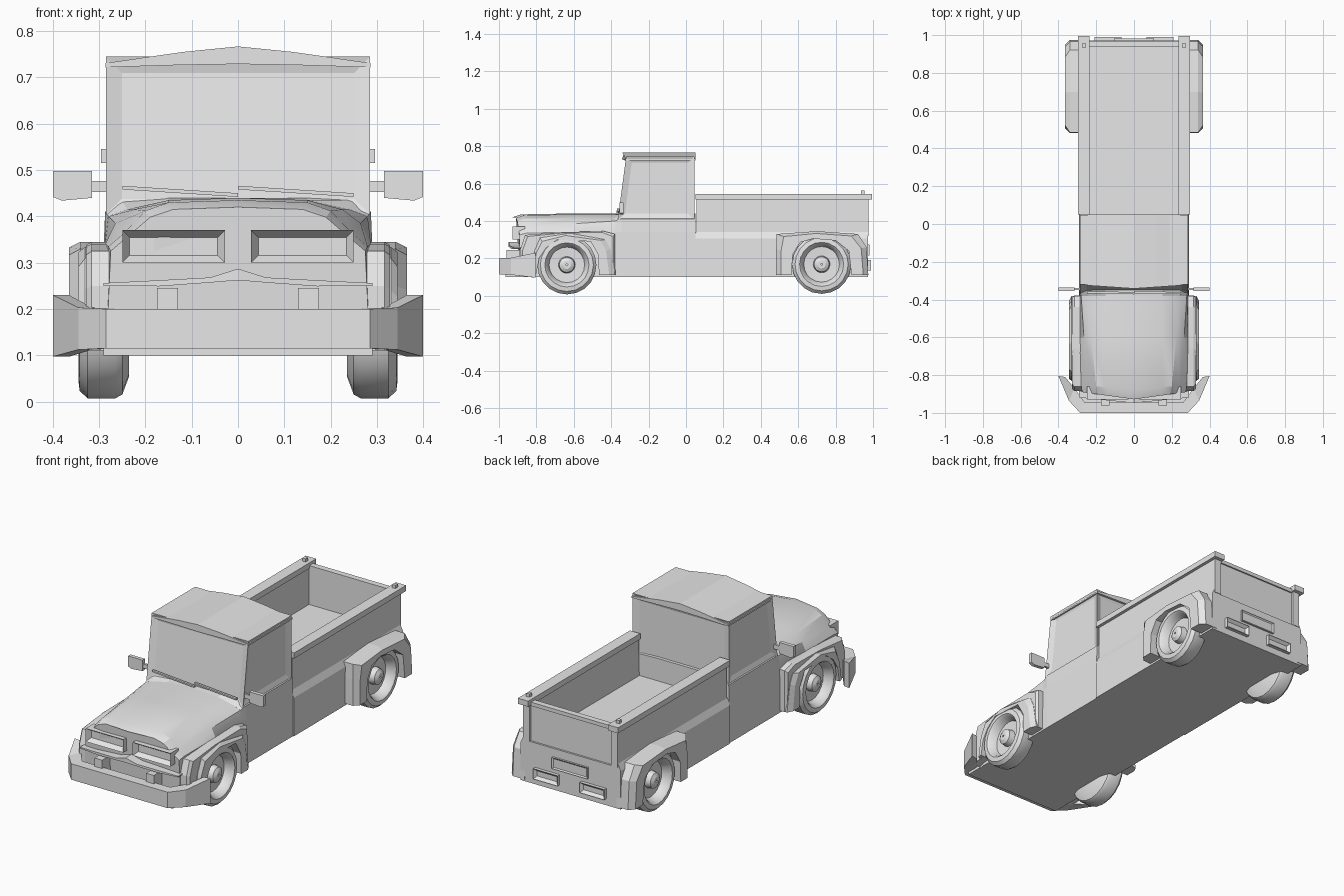
import bpy, bmesh
from math import sin, cos, pi, radians

cube = bpy.data.objects.get("Cube")
if cube:
    bpy.data.objects.remove(cube, do_unlink=True)

GREY = (0.8, 0.8, 0.8, 1)
grey = bpy.data.materials.new("plain grey")
grey.use_nodes = True
grey.diffuse_color = GREY
grey.node_tree.nodes["Principled BSDF"].inputs["Base Color"].default_value = GREY


def finish(name, bm, mirror=False, smooth=0):
    """Turn a bmesh into a named object, optionally mirrored in x."""
    bmesh.ops.recalc_face_normals(bm, faces=bm.faces)
    mesh = bpy.data.meshes.new(name)
    bm.to_mesh(mesh)
    bm.free()
    mesh.materials.append(grey)
    if smooth:
        for p in mesh.polygons:
            p.use_smooth = True
        mesh.set_sharp_from_angle(angle=radians(smooth))
    ob = bpy.data.objects.new(name, mesh)
    bpy.context.collection.objects.link(ob)
    if mirror:
        ob.modifiers.new("Mirror", "MIRROR")
    return ob


def loft_mesh(rings, caps=True, wrap=False):
    """Skin closed rings of 3D points."""
    bm = bmesh.new()
    rows = [[bm.verts.new(p) for p in r] for r in rings]
    n = len(rows[0])
    pairs = list(zip(rows, rows[1:])) + ([(rows[-1], rows[0])] if wrap else [])
    for a, b in pairs:
        for i in range(n):
            j = (i + 1) % n
            bm.faces.new((a[i], a[j], b[j], b[i]))
    if caps and not wrap:
        bm.faces.new(rows[0])
        bm.faces.new(rows[-1])
    return bm


def loft(name, rings, mirror=False, smooth=0):
    return finish(name, loft_mesh(rings), mirror, smooth)


def section(y, half, vee=0):
    """Symmetric ring from a half outline; vee pushes the centre forward."""
    full = half + [(-x, z) for x, z in reversed(half) if x]
    return [(x, y - vee * (1 - abs(x) / 0.29), z) for x, z in full]


def box_mesh(x, y, z):
    return loft_mesh([[(x[0], v, z[0]), (x[1], v, z[0]), (x[1], v, z[1]), (x[0], v, z[1])] for v in y])


def box(name, x, y, z, mirror=False):
    return finish(name, box_mesh(x, y, z), mirror)


def inset(bm, rule, thickness, depth):
    """Inset every face whose normal passes the rule."""
    bmesh.ops.recalc_face_normals(bm, faces=bm.faces)
    faces = [f for f in bm.faces if rule(f.normal)]
    bmesh.ops.inset_individual(bm, faces=faces, thickness=thickness, depth=depth, use_even_offset=True)


# Hood and nose
rear = [(0, .44), (.15, .435), (.24, .415), (.28, .40), (.287, .34), (.29, .10)]
front = [(0, .435), (.15, .43), (.20, .412), (.245, .365), (.28, .335), (.29, .10)]
nose = [(0, .42), (.14, .415), (.19, .398), (.24, .355), (.275, .325), (.285, .10)]
loft("hood", [section(-.375, rear), section(-.60, rear[:2] + [(.225, .415), (.265, .385)] + rear[4:]),
              section(-.85, front, .03), section(-.888, nose, .04)], smooth=20)

# Cab lower body, greenhouse with inset windows, crowned roof
sill = [(0, .44), (.25, .435), (.287, .41), (.29, .34), (.29, .10)]
loft("cab_body", [section(-.38, rear), section(-.345, sill[:1] + [(.15, .44)] + sill[1:]),
                  section(.05, sill[:1] + [(.15, .44)] + sill[1:])])

glass = loft_mesh([[(-.285, -.365, .405), (.285, -.365, .405), (.285, .045, .405), (-.285, .045, .405)],
                   [(-.285, -.32, .745), (.285, -.32, .745), (.285, .045, .745), (-.285, .045, .745)]])
inset(glass, lambda n: abs(n.z) < .5, .034, -.012)
finish("cab_windows", glass)

crown = [(0, .767), (.12, .755), (.286, .731), (.286, .722), (.12, .727), (0, .729)]
loft("roof", [section(y, crown[:3] + crown[3:], v) for y, v in ((-.322, .02), (.05, 0))])

# Load bed: base with lip, walls, rails, tailgate
lip = [(0, .32), (.24, .32), (.24, .34), (.279, .34), (.295, .305), (.295, .10)]
loft("bed_base", [section(.05, lip), section(.972, lip)])
box("bed_wall", (.24, .279), (.055, .975), (.32, .52), True)
box("bed_rail", (.235, .296), (.05, .995), (.515, .545), True)
box("rail_stake", (.255, .275), (.935, .955), (.54, .562), True)
box("tailgate", (-.242, .242), (.942, .962), (.30, .525))
box("tailgate_top", (-.242, .242), (.938, .97), (.51, .53))


# Wheel fenders: outer outline lofted to the arch opening
def fender(name, outer, arch, x0, x1, bevel, blend):
    rings = []
    for (oy, oz), (iy, iz) in zip(outer, arch):
        my, mz = oy + (iy - oy) * blend, oz + (iz - oz) * blend
        rings.append([(x0, oy, oz), (x1 - bevel, oy, oz), (x1, my, mz), (x1, iy, iz), (x0, iy, iz)])
    loft(name, rings, mirror=True)


front_arch = [(-.80, .12), (-.785, .20), (-.75, .255), (-.69, .30), (-.51, .29), (-.47, .22), (-.465, .11)]
fender("front_fender",
       [(-.885, .11), (-.885, .25), (-.86, .325), (-.66, .34), (-.44, .345), (-.38, .33), (-.378, .11)],
       front_arch, .262, .328, .012, .12)
fender("front_fender_flare",
       [(-.83, .12), (-.81, .24), (-.78, .31), (-.62, .334), (-.43, .30), (-.405, .25), (-.38, .11)],
       front_arch, .29, .345, .015, .35)
fender("rear_fender",
       [(.482, .11), (.482, .25), (.485, .33), (.70, .345), (.92, .33), (.965, .26), (.975, .11)],
       [(.565, .11), (.57, .22), (.61, .285), (.68, .305), (.80, .295), (.87, .24), (.885, .11)],
       .27, .365, .025, .3)


# Wheels: lathed tyre, dished rim and hub
def wheel(name, cy, cz, steps=20):
    profile = [(.235, .02), (.235, .11), (.25, .15), (.265, .158), (.325, .158), (.342, .142), (.345, .118),
               (.335, .108), (.298, .095), (.295, .045), (.325, .04), (.335, .022), (.335, .005)]
    rings = []
    for i in range(steps):
        a = 2 * pi * i / steps
        rings.append([(x, cy + r * sin(a), cz + r * cos(a)) for x, r in profile])
    finish(name, loft_mesh(rings, wrap=True), mirror=True, smooth=28)


wheel("front_wheel", -.637, .165)
wheel("rear_wheel", .725, .168)

# Front bumper swept around the corners, with brackets
path = [(.40, -.805, .365, -.81, .097, .23), (.345, -.935, .315, -.87, .112, .203),
        (.285, -1.0, .26, -.945, .115, .20)]
path += [(-a, b, -c, d, lo, hi) for a, b, c, d, lo, hi in reversed(path)]
loft("front_bumper", [[(a, b, lo), (a, b, hi), (c, d, hi), (c, d, lo)] for a, b, c, d, lo, hi in path])
box("bumper_bracket", (.13, .175), (-.96, -.89), (.17, .245), True)
box("front_apron", (-.29, .29), (-.965, -.88), (.10, .13))

# Headlamp frames with sunken lamps
lamp = box_mesh((.028, .25), (-.928, -.86), (.30, .37))
inset(lamp, lambda n: n.y < -.9, .016, -.025)
finish("headlamp_frame", lamp, mirror=True)

# Grille trim: thin bar rising to a central peak
trim = [(.29, .25, .256), (.17, .249, .262), (.06, .257, .268), (0, .262, .287)]
trim += [(-x, a, b) for x, a, b in reversed(trim[:-1])]
loft("grille_trim", [[(x, -.948 + abs(x) * .1, a), (x, -.948 + abs(x) * .1, b), (x, -.87, b), (x, -.87, a)]
                     for x, a, b in trim])

# Mirrors and wipers
box("mirror_arm", (.28, .32), (-.35, -.338), (.453, .476), True)
loft("mirror", [[(.315, y, .44), (.38, y, .434), (.40, y, .442), (.40, y, .498), (.315, y, .498)]
                for y in (-.355, -.335)], mirror=True)
for name, x in (("right_wiper", -.25), ("left_wiper", 0)):
    loft(name, [[(x + dx, y, z), (x + dx, y, z + .008), (x + dx, y + .012, z + .008), (x + dx, y + .012, z)]
                for dx, y, z in ((0, -.368, .458), (.25, -.372, .442))])

# Rear plate and tail lamps
plate = box_mesh((-.105, .105), (.96, .982), (.215, .275))
inset(plate, lambda n: n.y > .9, .007, -.005)
finish("rear_plate", plate)
tail = box_mesh((.065, .21), (.96, .99), (.135, .19))
inset(tail, lambda n: n.y > .9, .014, -.015)
finish("tail_lamp", tail, mirror=True)
